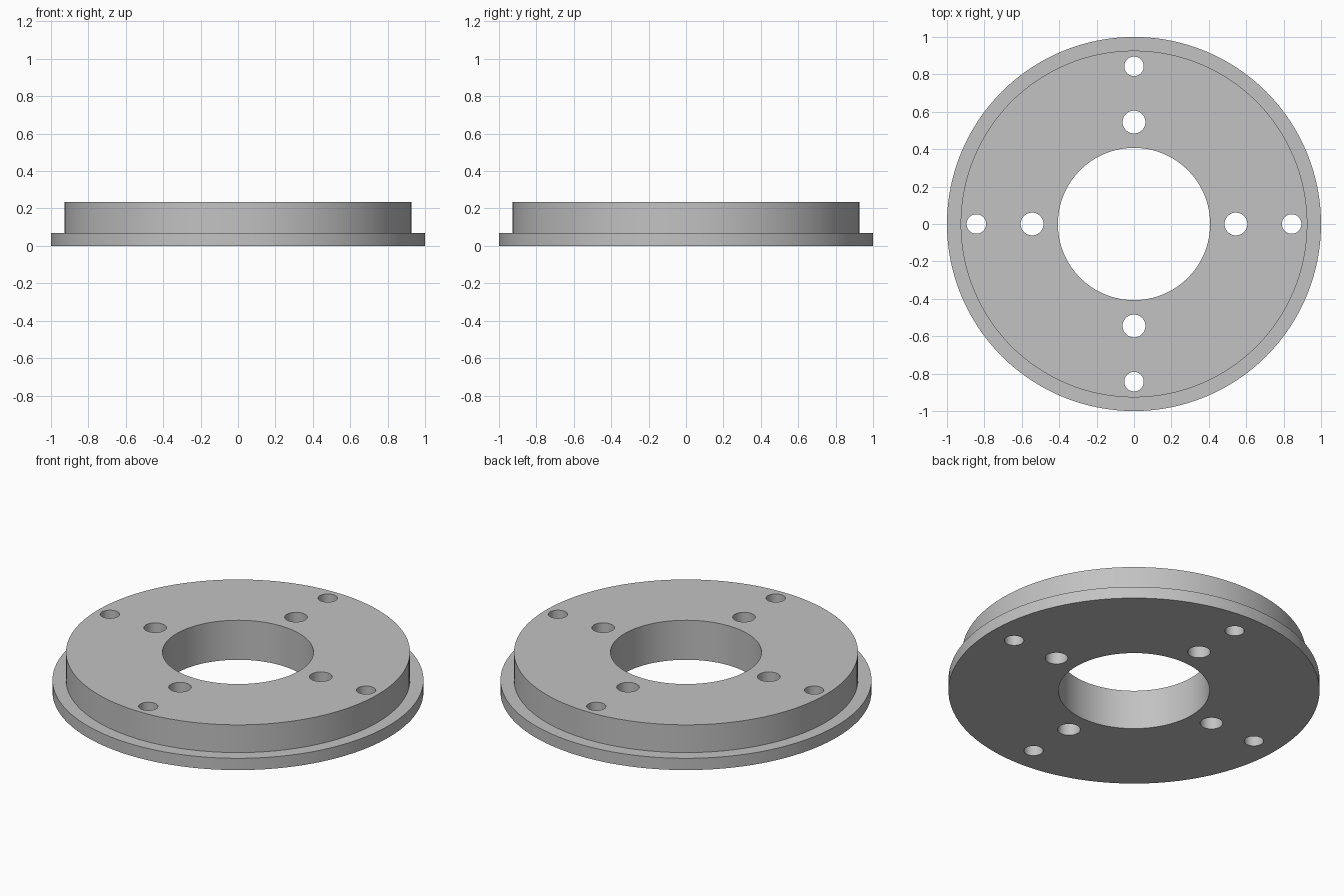
import bpy
import bmesh
from math import cos, sin, pi

cube = bpy.data.objects.get("Cube")
if cube:
    bpy.data.objects.remove(cube, do_unlink=True)

SEGMENTS = 128
HEIGHT = 0.235

# Single plain grey metal
metal = bpy.data.materials.new("grey metal")
metal.use_nodes = True
grey = (0.54, 0.54, 0.54, 1)
metal.diffuse_color = grey
metal.node_tree.nodes["Principled BSDF"].inputs["Base Color"].default_value = grey


def make_object(name, bm):
    bmesh.ops.recalc_face_normals(bm, faces=bm.faces)
    mesh = bpy.data.meshes.new(name)
    bm.to_mesh(mesh)
    bm.free()
    mesh.materials.append(metal)
    obj = bpy.data.objects.new(name, mesh)
    bpy.context.collection.objects.link(obj)
    return obj


def lathe(name, profile):
    """Revolve a closed (radius, height) profile around z."""
    bm = bmesh.new()
    rings = []
    for i in range(SEGMENTS):
        a = 2 * pi * i / SEGMENTS
        rings.append([bm.verts.new((r * cos(a), r * sin(a), z)) for r, z in profile])
    n = len(profile)
    for i, ring in enumerate(rings):
        nxt = rings[(i + 1) % SEGMENTS]
        for j in range(n):
            k = (j + 1) % n
            bm.faces.new((ring[j], nxt[j], nxt[k], ring[k]))
    return make_object(name, bm)


# Flanged ring with a central bore
flange = lathe("flanged_ring", [
    (0.407, 0), (1, 0), (1, 0.07), (0.927, 0.07), (0.927, HEIGHT), (0.407, HEIGHT),
])

# Inner and outer bolt holes, four of each
bm = bmesh.new()
for distance, radius in ((0.545, 0.061), (0.843, 0.052)):
    for i in range(4):
        a = i * pi / 2
        made = bmesh.ops.create_cone(
            bm, cap_ends=True, segments=48, radius1=radius, radius2=radius, depth=1)
        bmesh.ops.translate(bm, verts=made["verts"],
                            vec=(distance * cos(a), distance * sin(a), HEIGHT / 2))
cutter = make_object("bolt_hole_cutter", bm)
cutter.hide_render = True

cut = flange.modifiers.new("bolt_holes", "BOOLEAN")
cut.operation = "DIFFERENCE"
cut.solver = "EXACT"
cut.object = cutter

bpy.ops.object.select_all(action="DESELECT")
flange.select_set(True)
bpy.context.view_layer.objects.active = flange
bpy.ops.object.modifier_apply(modifier=cut.name)
bpy.data.objects.remove(cutter, do_unlink=True)

# Smooth round walls, crisp rims
bpy.ops.object.shade_smooth_by_angle(angle=pi / 6)
